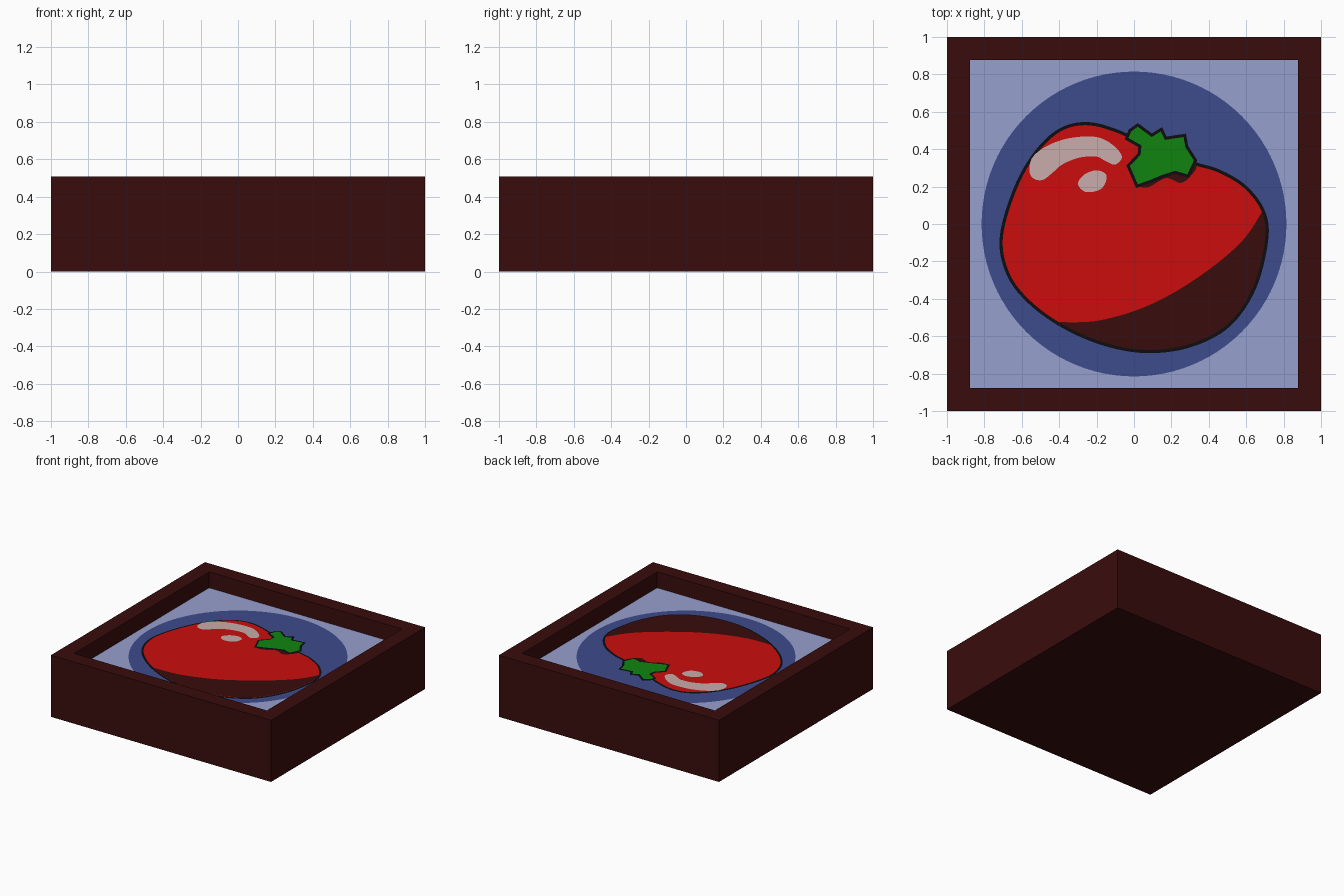
import bpy, bmesh, math
from mathutils import Vector

if "Cube" in bpy.data.objects:
    bpy.data.objects.remove(bpy.data.objects["Cube"])

HEIGHT, DEPTH, BORDER = 0.507, 0.13, 0.175
FLOOR = HEIGHT - DEPTH
STEP = 0.0018          # gap between stacked painted layers
SEG = 8                # spline steps between control points


def material(name, rgb):
    m = bpy.data.materials.new(name)
    m.diffuse_color = (*rgb, 1)
    m.use_nodes = True
    m.node_tree.nodes["Principled BSDF"].inputs["Base Color"].default_value = m.diffuse_color
    return m


MAROON = material("dark maroon", (0.042, 0.0037, 0.0037))
RED = material("red", (0.6, 0.004, 0.004))
BLUE = material("blue", (0.047, 0.069, 0.262))
PALE = material("pale blue", (0.305, 0.352, 0.61))
BLACK = material("black", (0.004, 0.004, 0.005))
GREEN = material("green", (0.005, 0.231, 0.005))
SHINE = material("pale pink grey", (0.578, 0.413, 0.405))


def spline(pts, closed=True):
    """Smooth Catmull-Rom curve through the points."""
    p = [Vector(q) for q in pts]
    n = len(p)
    get = (lambda i: p[i % n]) if closed else (lambda i: p[max(0, min(n - 1, i))])
    out = []
    for i in range(n if closed else n - 1):
        a, b, c, d = (get(i + k) for k in (-1, 0, 1, 2))
        for s in range(SEG):
            t = s / SEG
            out.append(0.5 * (2 * b + (c - a) * t + (2 * a - 5 * b + 4 * c - d) * t * t
                              + (3 * b - a - 3 * c + d) * t ** 3))
    return out if closed else out + [p[-1]]


def offset(pts, dist):
    """Grow (positive) or shrink (negative) a closed outline."""
    p = [Vector(q) for q in pts]
    n = len(p)
    area = sum(p[i - 1].x * p[i].y - p[i].x * p[i - 1].y for i in range(n))
    sign = 1 if area > 0 else -1
    out = []
    for i in range(n):
        a = (p[i] - p[i - 1]).normalized()
        b = (p[(i + 1) % n] - p[i]).normalized()
        t = (a + b).normalized()
        scale = 1 / max(0.6, t.dot(a))
        out.append(p[i] + Vector((t.y, -t.x)) * sign * dist * scale)
    return out


def plate(name, pts, layer, mat):
    """Flat painted shape lying on the recessed panel."""
    bm = bmesh.new()
    f = bm.faces.new([bm.verts.new((q[0], q[1], FLOOR + layer * STEP)) for q in pts])
    f.normal_update()
    if f.normal.z < 0:
        f.normal_flip()
    bmesh.ops.triangulate(bm, faces=bm.faces[:])
    return finish(name, bm, [mat])


def finish(name, bm, mats):
    me = bpy.data.meshes.new(name)
    bm.to_mesh(me)
    bm.free()
    for m in mats:
        me.materials.append(m)
    ob = bpy.data.objects.new(name, me)
    bpy.context.collection.objects.link(ob)
    return ob


# Box frame with a recessed pale panel
bm = bmesh.new()
bmesh.ops.create_cube(bm, size=1)
for v in bm.verts:
    v.co = (v.co.x * 2, v.co.y * 2, (v.co.z + 0.5) * HEIGHT)
bm.normal_update()
top = [f for f in bm.faces if f.normal.z > 0.5]
bmesh.ops.inset_region(bm, faces=top, thickness=BORDER)
panel = bmesh.ops.extrude_discrete_faces(bm, faces=top)["faces"][0]
bmesh.ops.translate(bm, verts=panel.verts[:], vec=(0, 0, -DEPTH))
panel.material_index = 1
bm.normal_update()
finish("box_frame", bm, [MAROON, PALE])

# Blue disc
ring = [i * math.tau / 96 for i in range(96)]
plate("blue_disc", [(0.815 * math.cos(a), 0.815 * math.sin(a)) for a in ring], 1, BLUE)

# Tomato: black silhouette, red body, dark crescent
tomato = [(-0.717, -0.06), (-0.69, -0.25), (-0.59, -0.40), (-0.41, -0.54),
          (-0.18, -0.645), (0.06, -0.69), (0.30, -0.66), (0.51, -0.55),
          (0.65, -0.35), (0.717, -0.09), (0.70, 0.07), (0.60, 0.205),
          (0.46, 0.29), (0.33, 0.33), (0.15, 0.39), (-0.075, 0.50),
          (-0.25, 0.545), (-0.40, 0.51), (-0.53, 0.39), (-0.64, 0.20)]
edge = spline(tomato)
body = offset(edge, -0.017)
plate("tomato_outline", edge, 2, BLACK)
plate("tomato_body", body, 3, RED)
rim = body[3 * SEG:10 * SEG + 1]
inner = spline([rim[-1], (0.57, -0.10), (0.35, -0.28), (0.09, -0.43),
                (-0.18, -0.515), rim[0]], closed=False)
plate("tomato_dark_side", rim + inner[1:-1], 4, MAROON)

# Leaf with outline and the dark patch below it
leaf = [(0.02, 0.52), (0.095, 0.465), (0.143, 0.495), (0.165, 0.45), (0.265, 0.465),
        (0.275, 0.41), (0.32, 0.34), (0.285, 0.265), (0.22, 0.285), (0.15, 0.262),
        (0.085, 0.235), (0.02, 0.212), (-0.022, 0.31), (0.035, 0.37), (0.04, 0.42),
        (-0.03, 0.46), (-0.015, 0.495)]
patch = [(0.02, 0.23), (0.07, 0.195), (0.17, 0.245), (0.25, 0.22), (0.305, 0.26),
         (0.33, 0.32), (0.2, 0.36)]
plate("leaf_dark_patch", spline(patch), 4, MAROON)
plate("leaf_outline", offset(leaf, 0.016), 5, BLACK)
plate("leaf", leaf, 6, GREEN)

# Highlights
arc = [(-0.56, 0.29), (-0.54, 0.36), (-0.46, 0.42), (-0.34, 0.46), (-0.20, 0.465),
       (-0.11, 0.42), (-0.065, 0.36), (-0.10, 0.318), (-0.15, 0.335), (-0.20, 0.36),
       (-0.29, 0.355), (-0.38, 0.32), (-0.44, 0.27), (-0.49, 0.235), (-0.54, 0.245)]
spot = [(-0.30, 0.215), (-0.265, 0.265), (-0.20, 0.287), (-0.15, 0.265),
        (-0.155, 0.215), (-0.19, 0.18), (-0.26, 0.172)]
plate("highlight_arc", spline(arc), 4, SHINE)
plate("highlight_spot", spline(spot), 4, SHINE)
